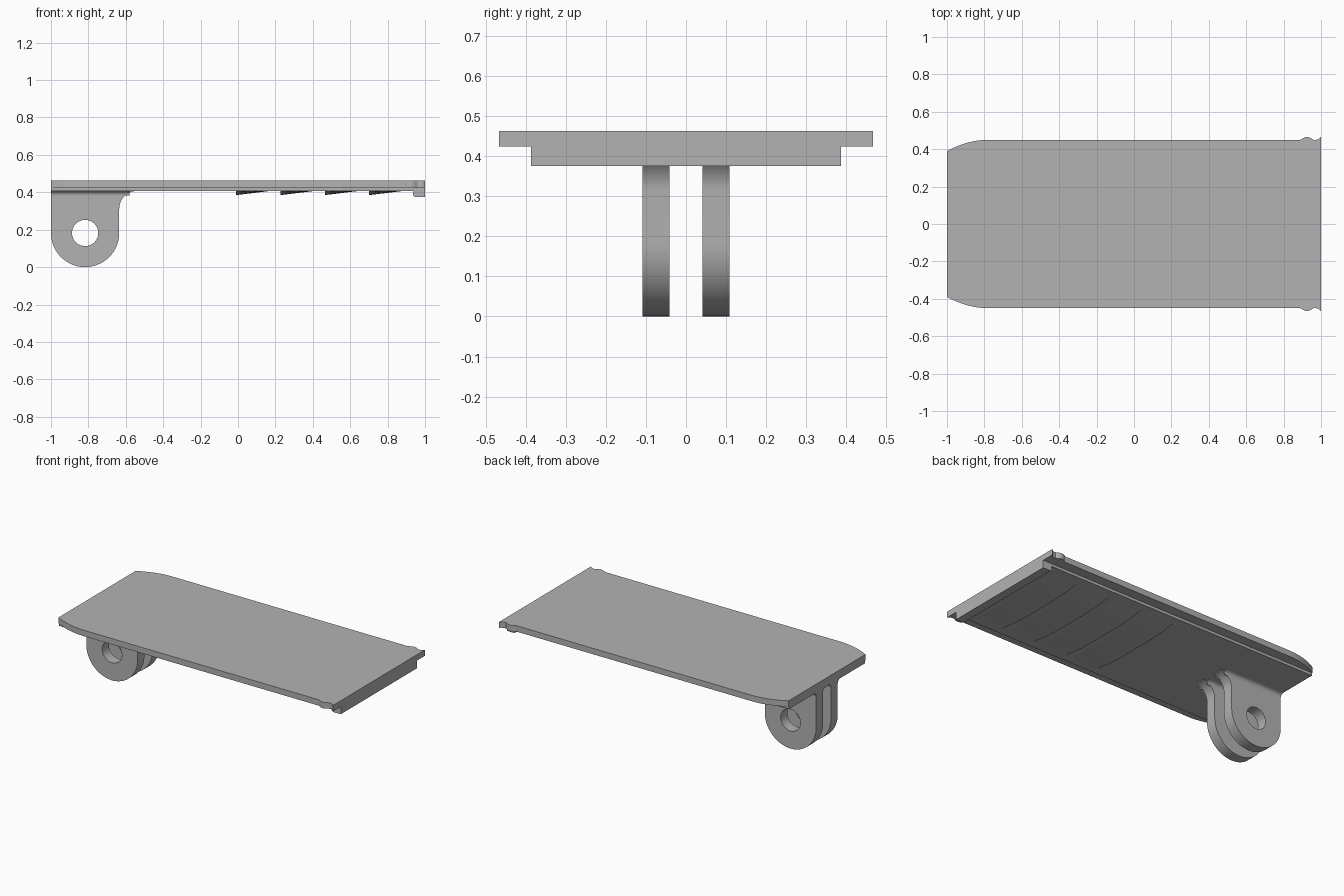
import bpy, bmesh
from math import sin, cos, pi, radians

old = bpy.data.objects.get("Cube")
if old:
    bpy.data.objects.remove(old, do_unlink=True)

grey = bpy.data.materials.new("plain grey")
grey.use_nodes = True
grey.diffuse_color = (0.45, 0.45, 0.45, 1)
grey.node_tree.nodes["Principled BSDF"].inputs["Base Color"].default_value = (0.45, 0.45, 0.45, 1)


def loft(name, sections):
    """Solid through matching closed sections, capped at both ends."""
    bm = bmesh.new()
    rings = [[bm.verts.new(p) for p in s] for s in sections]
    n = len(rings[0])
    for a, b in zip(rings, rings[1:]):
        for i in range(n):
            j = (i + 1) % n
            bm.faces.new((a[i], a[j], b[j], b[i]))
    bm.faces.new(rings[0])
    bm.faces.new(rings[-1])
    bmesh.ops.recalc_face_normals(bm, faces=bm.faces)
    mesh = bpy.data.meshes.new(name)
    bm.to_mesh(mesh)
    bm.free()
    mesh.materials.append(grey)
    obj = bpy.data.objects.new(name, mesh)
    bpy.context.collection.objects.link(obj)
    return obj


def prism(name, outline, axis, lo, hi):
    """Extrude a 2D outline along x, y or z."""
    place = {"x": lambda p, d: (d, p[0], p[1]),
             "y": lambda p, d: (p[0], d, p[1]),
             "z": lambda p, d: (p[0], p[1], d)}[axis]
    return loft(name, [[place(p, d) for p in outline] for d in (lo, hi)])


def arc(cx, cy, r, start, end, steps):
    return [(cx + r * cos(radians(start + (end - start) * i / steps)),
             cy + r * sin(radians(start + (end - start) * i / steps)))
            for i in range(steps + 1)]


def smooth(obj):
    bpy.ops.object.select_all(action="DESELECT")
    obj.select_set(True)
    bpy.context.view_layer.objects.active = obj
    bpy.ops.object.shade_smooth_by_angle(angle=radians(30))


TOP, LEDGE, BOTTOM = 0.462, 0.424, 0.407

# Upper plate: rounded nose at one end, snap bumps and pointed corners at the other
side = [(-1 + 0.22 * i / 8, 0.45 - 0.06 * (1 - i / 8) ** 2) for i in range(9)]
side += [(0.89 + 0.07 * i / 8, 0.45 + 0.015 * sin(pi * i / 8)) for i in range(9)]
side += [(0.975, 0.45), (0.99, 0.456), (1, 0.467)]
outline = side + [(x, -y) for x, y in reversed(side)]
smooth(prism("upper_plate", outline, "z", LEDGE, TOP))

# Narrower lower plate
prism("lower_plate", [(-1, -0.387), (1, -0.387), (1, 0.387), (-1, 0.387)], "z", BOTTOM, LEDGE)

# Lip under the end
prism("end_lip", [(0.945, 0.375), (1, 0.375), (1, 0.42), (0.94, 0.42), (0.935, 0.385)],
      "y", -0.387, 0.387)

# Grip ridges: ramps that fade out toward both sides
for k in range(4):
    x0 = -0.01 + 0.237 * k
    sections = []
    for i in range(17):
        y = -0.387 + 0.774 * i / 16
        t = min(1, (0.387 - abs(y)) / 0.25)
        drop = 0.001 + 0.021 * (0.5 - 0.5 * cos(pi * t))
        sections.append([(x0, y, BOTTOM + 0.003), (x0, y, BOTTOM - drop),
                         (x0 + 0.18, y, BOTTOM), (x0 + 0.18, y, BOTTOM + 0.003)])
    smooth(loft("grip_ridge", sections))

# Two mounting lugs with a round eye and a flared root
HX, HZ, R = -0.8175, 0.1825, 0.1825
lug = [(-1, 0.415)] + arc(HX, HZ, R, 180, 360, 32)
lug += arc(-0.54, 0.312, 0.095, 180, 90, 10) + [(-0.54, 0.415)]
for s in (-1, 1):
    obj = prism("mounting_lug", lug, "y", s * 0.041, s * 0.109)
    cutter = prism("eye_cutter", arc(HX, HZ, 0.07, 0, 352.5, 47), "y", -0.3, 0.3)
    cutter.hide_render = True
    mod = obj.modifiers.new("eye", "BOOLEAN")
    mod.operation, mod.solver, mod.object = "DIFFERENCE", "EXACT", cutter
    smooth(obj)
    bpy.ops.object.modifier_apply(modifier=mod.name)
    bpy.data.objects.remove(cutter, do_unlink=True)

    # Fillets where the lug meets the plate
    r = 0.025
    for y, d in ((0.109, 1), (0.041, -1)):
        curve = arc(r, -r, r, 180, 90, 8)
        section = [(s * (y + d * u), BOTTOM + v) for u, v in curve]
        section += [(s * (y + d * r), BOTTOM + 0.003), (s * (y - d * 0.003), BOTTOM + 0.003),
                    (s * (y - d * 0.003), BOTTOM - r)]
        smooth(prism("lug_fillet", section, "x", -1, -0.58))
